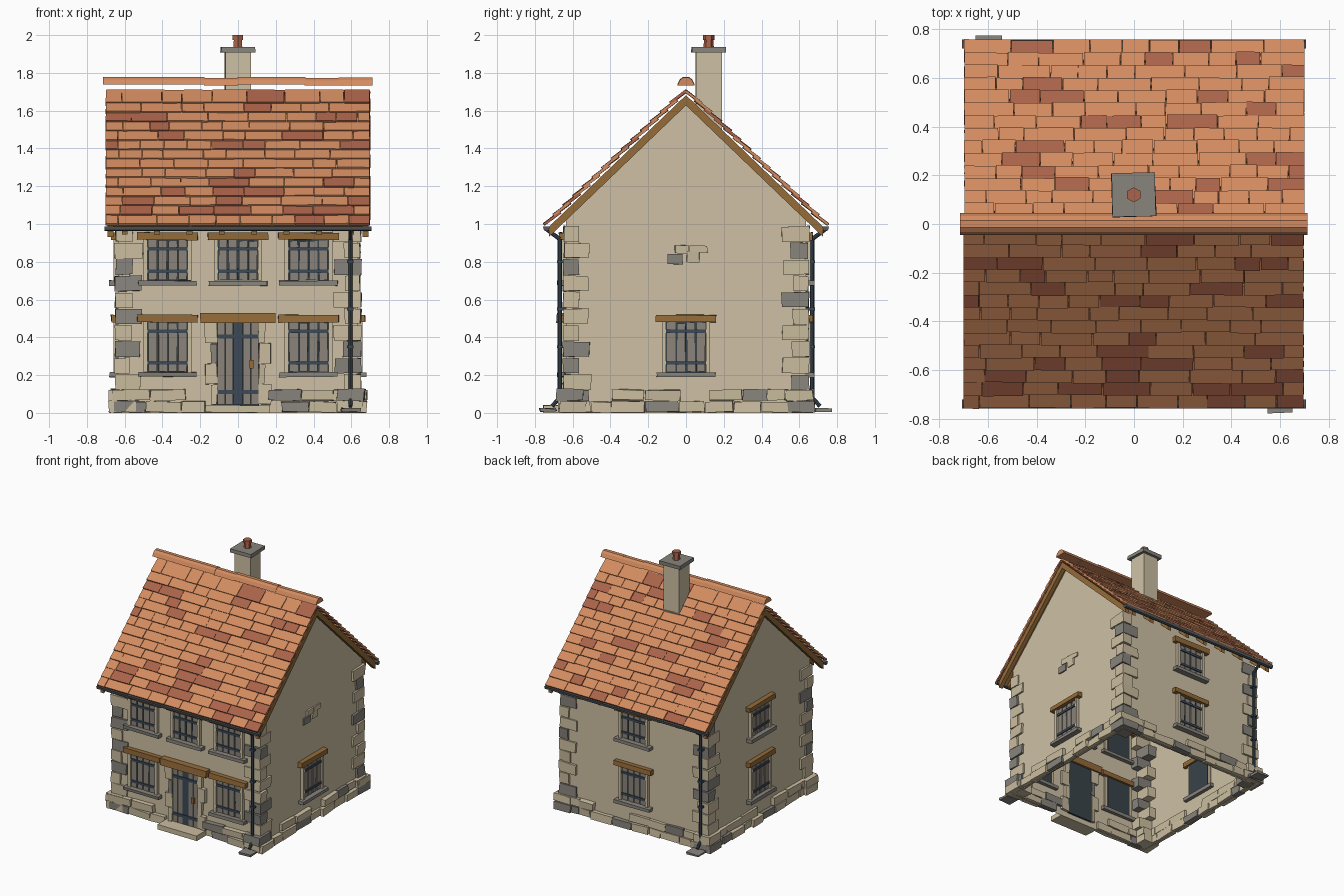
import bpy, bmesh, math, random
from mathutils import Matrix, Vector

random.seed(7)
rnd = random.uniform
if "Cube" in bpy.data.objects:
    bpy.data.objects.remove(bpy.data.objects["Cube"])

# Flat colours, given as sRGB hex and stored as linear values
PALETTE = {"plaster": "CDBF A3", "pale stone": "CABC9E", "grey stone": "87837C",
           "clay tile": "D18A60", "dark clay tile": "A9634B", "oak": "936B3C",
           "weathered planks": "8A837A", "iron": "3E4B57", "dark pane": "3B454B",
           "lead": "565A5E"}


def material(name, code):
    code = code.replace(" ", "")
    rgb = [(int(code[i:i + 2], 16) / 255) ** 2.2 for i in (0, 2, 4)]
    mat = bpy.data.materials.new(name)
    mat.use_nodes = True
    mat.diffuse_color = (*rgb, 1)
    bsdf = next(n for n in mat.node_tree.nodes if n.type == 'BSDF_PRINCIPLED')
    bsdf.inputs["Base Color"].default_value = (*rgb, 1)
    return mat


MATS = {n: material(n, c) for n, c in PALETTE.items()}
PARTS = {}  # part name -> (bmesh, material slot names)
W = 0.635   # wall half width


def add(part, mat, build):
    """Run build(bm) and give the faces it makes the colour."""
    bm, slots = PARTS.setdefault(part, (bmesh.new(), []))
    if mat not in slots:
        slots.append(mat)
    old = set(bm.faces)
    build(bm)
    for f in bm.faces:
        if f not in old:
            f.material_index = slots.index(mat)


def box(part, mat, lo, hi, M=Matrix(), jitter=0):
    lo, hi = Vector(lo), Vector(hi)

    def build(bm):
        for v in bmesh.ops.create_cube(bm, size=1)["verts"]:
            p = Vector((lo[i] + (hi[i] - lo[i]) * (v.co[i] + 0.5) + rnd(-jitter, jitter)
                        for i in range(3)))
            v.co = M @ p
            v.co.z = max(v.co.z, 0)
    add(part, mat, build)


def prism(part, mat, profile, x0, x1, M=Matrix()):
    """Extrude a (y, z) profile along x."""
    def build(bm):
        a, b = ([bm.verts.new(M @ Vector((x, y, z))) for y, z in profile] for x in (x0, x1))
        bm.faces.new(a)
        bm.faces.new(b[::-1])
        for i in range(len(a)):
            j = (i + 1) % len(a)
            bm.faces.new((a[i], b[i], b[j], a[j]))
    add(part, mat, build)


def rod(part, mat, a, b, r, sides=8, r2=None):
    a, b = Vector(a), Vector(b)
    M = Matrix.Translation((a + b) / 2) @ (b - a).to_track_quat('Z', 'Y').to_matrix().to_4x4()
    add(part, mat, lambda bm: bmesh.ops.create_cone(
        bm, cap_ends=True, segments=sides, radius1=r, radius2=r2 or r,
        depth=(b - a).length, matrix=M))


def side(k):
    """Frame of a wall: 0 front, 1 left, 2 back, 3 right; outside is local -y."""
    return Matrix.Rotation(k * math.pi / 2, 4, 'Z')


def stone(grey=0.25):
    return "grey stone" if random.random() < grey else "pale stone"


def deck(y):
    return 1.68 - 0.96 * abs(y)


# Hollow wall shell, open below
def shell(bm):
    ends = []
    for x in (-W, W):
        pts = ((-W, 0), (-W, deck(W) - 0.015), (0, deck(0) - 0.015), (W, deck(W) - 0.015), (W, 0))
        ends.append([bm.verts.new((x, y, z)) for y, z in pts])
    a, b = ends
    bm.faces.new(a[::-1])
    bm.faces.new(b)
    bm.faces.new((a[0], b[0], b[1], a[1]))
    bm.faces.new((a[4], a[3], b[3], b[4]))


add("walls", "plaster", shell)


# Shuttered windows with sill, lintel and jambs
def window(k, u, z0, z1):
    M = side(k) @ Matrix.Translation((u, -W, 0))
    h = 0.105
    box("window_panes", "dark pane", (-h, -0.006, z0), (h, 0.015, z1), M)
    n = 4
    for i in range(n):
        x = -h + 2 * h * i / n
        box("window_shutters", "weathered planks", (x + 0.005, -0.014, z0 + 0.004),
            (x + 2 * h / n - 0.004, -0.004, z1 - rnd(0, 0.012)), M, 0.0015)
    for z in (z0 + 0.05, z1 - 0.05):
        box("shutter_straps", "iron", (-h, -0.021, z - 0.009), (h, -0.012, z + 0.009), M)
    for s in (-1, 1):
        box("window_jambs", "pale stone", (s * h, -0.024, z0), (s * (h + 0.022), 0.01, z1), M)
    box("window_sills", "grey stone", (-0.155, -0.045, z0 - 0.026), (0.155, 0.03, z0), M, 0.003)
    box("window_lintels", "oak", (-0.16, -0.037, z1 - 0.003), (0.16, 0.03, z1 + 0.036), M, 0.003)


LOW, HIGH = (0.215, 0.483), (0.7, 0.918)
for u in (-0.373, 0.373):
    window(0, u, *LOW)
    window(0, u, *HIGH)
window(0, 0, *HIGH)
window(1, 0, *LOW)
for k in (2, 3):
    window(k, 0, *LOW)
    window(k, 0, *HIGH)

# Front door
D = Matrix.Translation((0, -W, 0))
box("door_back", "dark pane", (-0.11, -0.008, 0.04), (0.11, 0.015, 0.485), D)
for s in (-1, 1):
    for x in (0.027, 0.069):
        box("door_planks", "weathered planks", (s * x, -0.018, 0.045), (s * (x + 0.039), -0.004, 0.48), D)
    # Door surround stones
    z = 0.045
    for i in range(4):
        wide = 0.065 if (i + (s > 0)) % 2 else 0.032
        mat = "grey stone" if s < 0 and i == 2 else "pale stone"
        box("door_surround", mat, (s * 0.11, -0.027, z), (s * (0.11 + wide), 0.02, z + 0.105), D, 0.004)
        z += 0.109
box("door_straps", "iron", (-0.025, -0.018, 0.045), (0.025, -0.004, 0.48), D)
for z in (0.11, 0.405):
    box("door_straps", "iron", (-0.108, -0.025, z - 0.011), (0.108, -0.016, z + 0.011), D)
box("door_handle", "oak", (0.062, -0.036, 0.235), (0.082, -0.015, 0.28), D)
box("door_lintel", "oak", (-0.2, -0.05, 0.477), (0.2, 0.03, 0.53), D, 0.003)
box("door_step", "pale stone", (-0.175, -0.12, 0), (0.165, 0.0, 0.04), D, 0.004)

# Corner quoins, base courses, downpipes
for k in range(4):
    M = side(k)
    step = 0.087
    for i in range(10):
        z = 0.12 + i * step
        a, b = (0.13, 0.075) if i % 2 else (0.075, 0.13)
        out = W + rnd(0.01, 0.018)
        box("corner_quoins", stone(0.28), (out - a - rnd(0, 0.02), -out, z + 0.003),
            (out, -out + b + rnd(0, 0.02), z + step - 0.003), M, 0.004)
    for row in range(2):
        u = -0.66
        while u < 0.64:
            e = min(u + rnd(0.09, 0.2), 0.665)
            at_door = k == 0 and e > -0.13 and u < 0.13
            if not at_door and (row == 0 or random.random() > 0.25 or abs(u) > 0.55):
                box("base_stones", stone(0.2), (u, -W - rnd(0.018, 0.04), row * 0.062 + 0.004),
                    (e - 0.005, -W + 0.02, row * 0.062 + 0.06), M, 0.005)
            u = e
    for r in range(2):
        box("base_corner_stones", stone(0.4), (W - 0.1, -W - 0.042, r * 0.062 + 0.004),
            (W + 0.042, -W + 0.1, r * 0.062 + 0.062), M @ Matrix.Rotation(rnd(-0.02, 0.02), 4, 'Z'), 0.005)
    if k % 2 == 0:
        path = [M @ Vector((0.595, y, z)) for y, z in
                ((-0.742, 0.975), (-0.668, 0.92), (-0.668, 0.08), (-0.71, 0.035))]
        for a, b in zip(path, path[1:]):
            rod("downpipes", "iron", a, b, 0.011)
        for z in (0.35, 0.55, 0.8):
            box("pipe_brackets", "iron", (0.578, -0.682, z - 0.007), (0.612, -W, z + 0.007), M)
        box("splash_stones", "grey stone", (0.545, -0.775, 0.008), (0.65, -0.685, 0.024), M, 0.005)

# Exposed stones in one gable
for u0, u1, z0, z1, mat in ((-0.1, -0.02, 0.79, 0.84, "grey stone"), (0.005, 0.07, 0.8, 0.855, "pale stone"),
                            (-0.06, 0.015, 0.845, 0.885, "pale stone"), (0.02, 0.115, 0.85, 0.885, "pale stone")):
    box("exposed_stones", mat, (u0, -W - 0.012, z0), (u1, -W + 0.01, z1), side(1), 0.004)

# Roof slopes: boards, bargeboards, rafter tails, gutters and overlapping tiles
SLOPE = math.atan(0.96)
for k in (0, 2):
    M = side(k)

    def strip(y0, y1, top, bottom):
        return [(y0, deck(y0) - top), (y1, deck(y1) - top), (y1, deck(y1) - bottom), (y0, deck(y0) - bottom)]

    prism("roof_boards", "oak", strip(-0.72, 0, 0, 0.012), -0.685, 0.685, M)
    for s in (-1, 1):
        prism("bargeboards", "oak", strip(-0.725, 0, -0.002, 0.052), s * 0.66, s * 0.692, M)
    for i in range(8):
        x = -0.6 + i * 1.2 / 7
        prism("rafter_tails", "oak", strip(-0.715, -W + 0.03, 0.012, 0.05), x - 0.015, x + 0.015, M)
    prism("gutters", "lead", [(-0.757, 0.987), (-0.752, 0.967), (-0.738, 0.962), (-0.726, 0.967),
                              (-0.722, 0.987)], -0.707, 0.707, M)
    for row in range(14):
        y = -0.748 + row * 0.0515
        x = -0.7
        end = x + rnd(0.06, 0.2)
        while x < 0.7:
            if end > 0.65:
                end = 0.7
            T = M @ Matrix.Translation((0, y + rnd(-0.003, 0.003), deck(y) + 0.03)) \
                @ Matrix.Rotation(SLOPE - 0.12 + rnd(-0.01, 0.01), 4, 'X')
            mat = "dark clay tile" if random.random() < 0.2 else "clay tile"
            box("roof_tiles", mat, (x, 0, 0), (end - 0.003, 0.108, 0.014), T, 0.001)
            x, end = end, end + rnd(0.1, 0.22)

# Ridge caps
half = [(-0.046, 1.735), (-0.032, 1.763), (-0.014, 1.776)]
for i in range(8):
    x = -0.715 + i * 0.178
    lift = Matrix.Translation((0, 0, rnd(-0.002, 0.004)))
    prism("ridge_caps", "clay tile", half + [(-y, z) for y, z in half[::-1]], x, x + 0.182, lift)

# Chimney
C = Matrix.Translation((-0.001, 0.12, 0)) @ Matrix.Rotation(0.03, 4, 'Z')
box("chimney_stack", "plaster", (-0.068, -0.068, 1.45), (0.068, 0.068, 1.912), C)
box("chimney_cap", "grey stone", (-0.09, -0.09, 1.91), (0.09, 0.09, 1.936), C, 0.002)
rod("chimney_pot", "dark clay tile", C @ Vector((0, 0, 1.93)), C @ Vector((0, 0, 1.98)), 0.028, 6, 0.024)
rod("chimney_pot", "dark clay tile", C @ Vector((0, 0, 1.975)), C @ Vector((0, 0, 2.0)), 0.031, 6)

# Turn every part into an object
for name, (bm, slots) in PARTS.items():
    if name != "walls":
        bmesh.ops.recalc_face_normals(bm, faces=bm.faces)
    mesh = bpy.data.meshes.new(name)
    bm.to_mesh(mesh)
    bm.free()
    for s in slots:
        mesh.materials.append(MATS[s])
    bpy.context.scene.collection.objects.link(bpy.data.objects.new(name, mesh))
